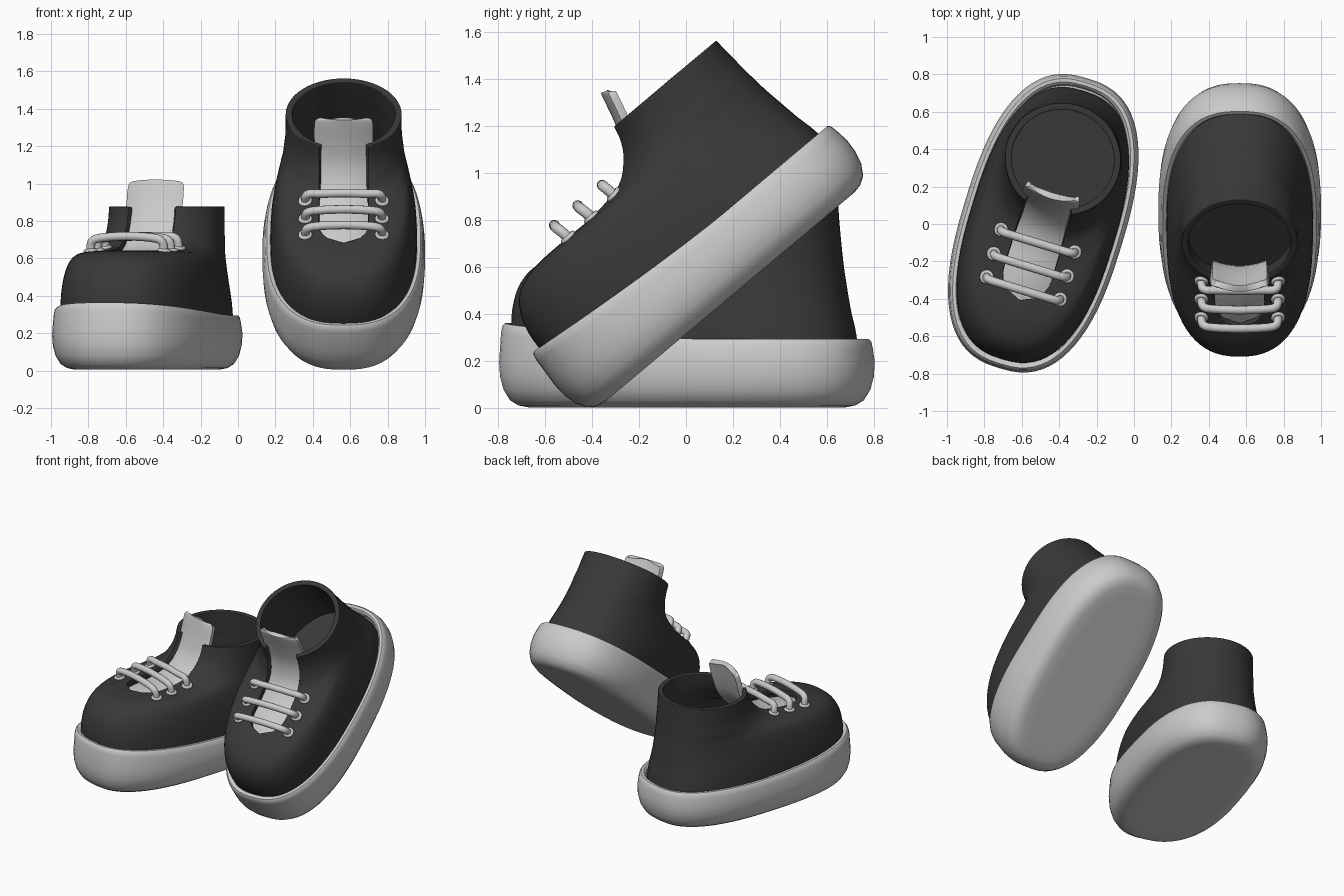
import bpy, bmesh, math
from mathutils import Matrix, Vector
from mathutils.bvhtree import BVHTree

if "Cube" in bpy.data.objects:
    bpy.data.objects.remove(bpy.data.objects["Cube"])

N = 72
DARK = bpy.data.materials.new("dark_canvas")
DARK.diffuse_color = (0.04, 0.04, 0.04, 1)
DARK.use_nodes = True
DARK.node_tree.nodes["Principled BSDF"].inputs["Base Color"].default_value = DARK.diffuse_color


def oval(w, yf, yb, p, h=0.0):
    """Superellipse from front to front, leaving a gap of half width h at the front."""
    c, a = (yf + yb) / 2, (yb - yf) / 2
    t0 = math.asin((h / w) ** (p / 2))
    pts = []
    for j in range(N + 1):
        t = t0 + (2 * math.pi - 2 * t0) * j / N
        s, k = math.sin(t), math.cos(t)
        pts.append((w * math.copysign(abs(s) ** (2 / p), s),
                    c - a * math.copysign(abs(k) ** (2 / p), k)))
    return pts


def loft(rings, caps=False):
    bm = bmesh.new()
    vs = [[bm.verts.new(p) for p in r] for r in rings]
    for a, b in zip(vs, vs[1:]):
        for j in range(len(a) - 1):
            bm.faces.new((a[j], a[j + 1], b[j + 1], b[j]))
    if caps:
        bm.faces.new(vs[0][:-1][::-1])
        bm.faces.new(vs[-1][:-1])
    bmesh.ops.remove_doubles(bm, verts=bm.verts, dist=1e-4)
    return bm


def finish(name, bm, place, mat=None, thick=0, angle=40):
    me = bpy.data.meshes.new(name)
    bm.to_mesh(me)
    bm.free()
    ob = bpy.data.objects.new(name, me)
    bpy.context.collection.objects.link(ob)
    ob.matrix_world = place
    if mat:
        me.materials.append(mat)
    bpy.ops.object.select_all(action='DESELECT')
    ob.select_set(True)
    bpy.context.view_layer.objects.active = ob
    bpy.ops.object.shade_smooth_by_angle(angle=math.radians(angle))
    if thick:
        m = ob.modifiers.new("thickness", 'SOLIDIFY')
        m.thickness, m.offset = thick, -1
        b = ob.modifiers.new("soft_edge", 'BEVEL')
        b.width, b.segments, b.angle_limit = 0.012, 3, math.radians(50)
    return ob


def spline(rows, t):
    """Catmull-Rom through table rows, t in 0..len-1."""
    i = min(int(t), len(rows) - 2)
    f = t - i
    p0, p1, p2, p3 = (rows[max(0, min(len(rows) - 1, i + k))] for k in (-1, 0, 1, 2))
    return [0.5 * (2 * b + (c - a) * f + (2 * a - 5 * b + 4 * c - d) * f * f
                   + (3 * b - a - 3 * c + d) * f ** 3) for a, b, c, d in zip(p0, p1, p2, p3)]


# upper sections: front y, back y, half width, front z, back z, squareness
UPPER = [(-.76, .74, .392, .31, .25, 2.55), (-.755, .728, .39, .42, .33, 2.5),
         (-.725, .712, .382, .52, .40, 2.45), (-.66, .70, .37, .595, .47, 2.4),
         (-.55, .69, .356, .63, .53, 2.4), (-.40, .682, .343, .637, .58, 2.35),
         (-.25, .676, .33, .638, .63, 2.3), (-.09, .67, .32, .664, .69, 2.2),
         (-.005, .665, .312, .73, .75, 2.1), (.04, .66, .31, .80, .81, 2.05),
         (.06, .657, .31, .872, .872, 2)]
# sole section: inset, z (None = follows the rim height)
SOLE = [(.20, 0, 0), (.12, 0, 0), (.08, .008, 0), (.045, .03, 0), (.018, .075, 0),
        (.004, .13, 0), (0, .19, 0), (.008, -.04, 1), (.014, -.012, 1), (.024, 0, 1),
        (.042, 0, 1), (.055, -.012, 1), (.06, -.05, 1)]
# tongue centre line (y, z, half width)
TONGUE = [(-.46, .575, .15), (-.3, .603, .155), (-.15, .62, .155), (-.03, .665, .155),
          (.055, .76, .155), (.098, .87, .157), (.125, .97, .157), (.134, 1.005, .148),
          (.137, 1.016, .125)]


def rim(y):
    return .29 + .07 * max(0, (.2 - y)) ** 1.5


def shoe(side, place):
    # sole
    rings = [[(x, y, z + (rim(y) if follow else 0))
              for x, y in oval(.435 - d, -.81 + d, .81 - d, 2.55)] for d, z, follow in SOLE]
    finish(side + "_sole", loft(rings, True), place)

    # insole
    bm = loft([[(x, y, z) for x, y in oval(.37, -.74, .71, 2.5)] for z in (.25, .335)], True)
    finish(side + "_insole", bm, place, DARK)

    # upper, with the tongue slot left open at the front
    rings = []
    for i in range(51):
        yf, yb, w, zf, zb, p = spline(UPPER, i / 5)
        k = max(0, min(1, (yf + .43) / .12))
        h = .132 * math.sqrt(1 - (1 - k) ** 2)
        rings.append([(x, y, zf + (zb - zf) * (y - yf) / (yb - yf))
                      for x, y in oval(w, yf, yb, p, h)])
    bm = loft(rings)
    surface = BVHTree.FromBMesh(bm)
    finish(side + "_upper", bm, place, DARK, .035, 60)

    # tongue
    rows = []
    for i in range(33):
        t = i / 4
        y, z, w = spline(TONGUE, t)
        y2, z2, _ = spline(TONGUE, min(8, t + .1))
        y1, z1, _ = spline(TONGUE, max(0, t - .1))
        n = Vector((0, z1 - z2, y2 - y1)).normalized()
        rows.append([Vector((w * u / 6, y, z)) - n * .03 * (u / 6) ** 2 for u in range(-6, 7)])
    finish(side + "_tongue", loft(rows), place, None, .035, 60)

    # laces and eyelets
    for i, y in enumerate((-.375, -.245, -.11)):
        cu = bpy.data.curves.new("lace", 'CURVE')
        cu.dimensions, cu.bevel_depth, cu.bevel_resolution = '3D', .023, 4
        cu.use_fill_caps = True
        sp = cu.splines.new('NURBS')
        path = []
        for sx in (-1, 1):
            loc, n, _, _ = surface.ray_cast(Vector((sx * .205, y + .012, 2)), Vector((0, 0, -1)))
            if n.z < 0:
                n = -n
            z = loc.z
            half = [loc - n * .03, loc + n * .02, Vector((sx * .195, y, z + .065)),
                    Vector((sx * .12, y, .708)), Vector((sx * .04, y, .713))]
            path += half if sx < 0 else half[::-1]
            # eyelet ring lying on the upper
            turn = n.to_track_quat('Z', 'Y').to_matrix()
            ring = []
            for a in range(13):
                v = 2 * math.pi * a / 12
                ring.append([loc + turn @ Vector(((.027 + .011 * math.cos(v)) * math.cos(q),
                                                  (.027 + .011 * math.cos(v)) * math.sin(q),
                                                  .004 + .011 * math.sin(v)))
                             for q in (2 * math.pi * b / 24 for b in range(25))])
            bm = loft(ring)
            bmesh.ops.recalc_face_normals(bm, faces=bm.faces)
            finish(f"{side}_eyelet_{i}_{'l' if sx < 0 else 'r'}", bm, place, None, 0, 80)
        sp.points.add(len(path) - 1)
        for pt, co in zip(sp.points, path):
            pt.co = (*co, 1)
        sp.use_endpoint_u, sp.order_u, sp.resolution_u = True, 3, 5
        ob = bpy.data.objects.new(f"{side}_lace_{i}", cu)
        bpy.context.collection.objects.link(ob)
        ob.matrix_world = place


# one shoe flat and turned, the other tipped onto its toe
shoe("flat_shoe", Matrix.Translation((-.485, .004, .005)) @ Matrix.Rotation(math.radians(-17), 4, 'Z'))
shoe("tipped_shoe", Matrix.Translation((.565, .186, .473)) @ Matrix.Rotation(math.radians(40), 4, 'X'))
